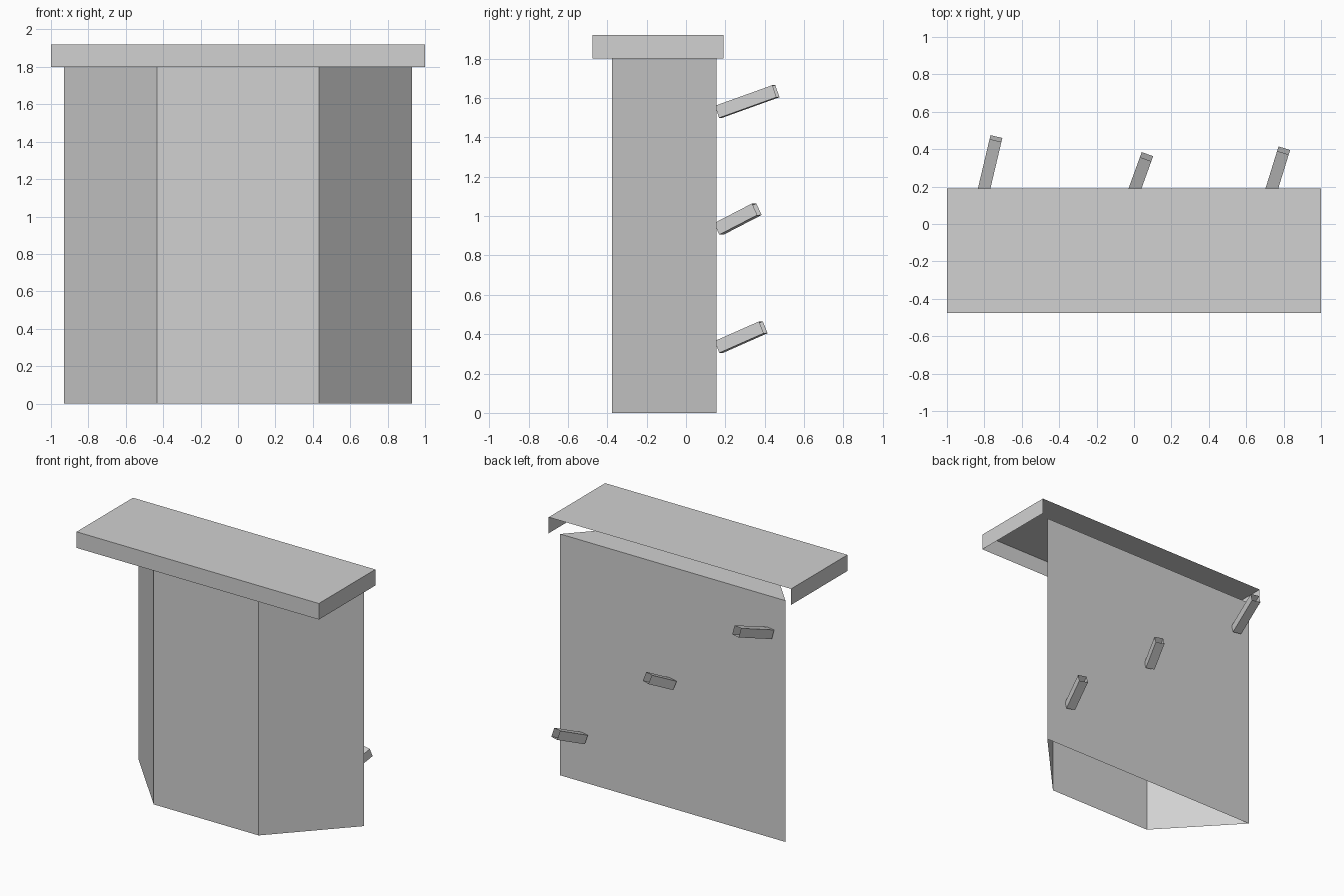
import bpy, bmesh
from mathutils import Matrix, Vector

old = bpy.data.objects.get("Cube")
if old:
    bpy.data.objects.remove(old, do_unlink=True)

# One plain grey for everything
grey = bpy.data.materials.new("light_grey")
grey.use_nodes = True
colour = (0.64, 0.64, 0.64, 1)
grey.diffuse_color = colour
grey.node_tree.nodes["Principled BSDF"].inputs["Base Color"].default_value = colour


def finish(name, bm, open_sides=()):
    """Drop the faces looking along open_sides, then make the object."""
    bm.normal_update()
    doomed = [f for f in bm.faces
              if any(f.normal.dot(Vector(d)) > 0.99 for d in open_sides)]
    bmesh.ops.delete(bm, geom=doomed, context='FACES')
    mesh = bpy.data.meshes.new(name)
    bm.to_mesh(mesh)
    bm.free()
    mesh.materials.append(grey)
    obj = bpy.data.objects.new(name, mesh)
    bpy.context.collection.objects.link(obj)
    return obj


def box(name, size, centre, open_sides):
    bm = bmesh.new()
    bmesh.ops.create_cube(bm, size=1)
    bmesh.ops.scale(bm, vec=size, verts=bm.verts)
    bmesh.ops.translate(bm, vec=centre, verts=bm.verts)
    return finish(name, bm, open_sides)


DOWN, BACK = (0, 0, -1), (0, 1, 0)

# Body: bay-shaped plan raised to full height, open underneath
bm = bmesh.new()
plan = [(-0.93, 0.155), (-0.433, -0.375), (0.433, -0.375), (0.93, 0.155)]
base = bm.faces.new([bm.verts.new((x, y, 0)) for x, y in plan])
raised = bmesh.ops.extrude_face_region(bm, geom=[base], use_keep_orig=True)["geom"]
bmesh.ops.translate(bm, vec=(0, 0, 1.8),
                    verts=[v for v in raised if isinstance(v, bmesh.types.BMVert)])
bmesh.ops.recalc_face_normals(bm, faces=bm.faces)
finish("body", bm, [DOWN])

# Counter top: shallow tray turned over, open below and at the back
box("counter_top", (2, 0.665, 0.12), (0, -0.1425, 1.86), [DOWN, BACK])

# Pegs: square tubes leaning up and out of the back, open at the tip
pegs = {
    "upper_peg": ((-0.807, 0.165, 1.53), (-0.738, 0.457, 1.635)),
    "middle_peg": ((-0.003, 0.167, 0.935), (0.067, 0.36, 1.035)),
    "lower_peg": ((0.73, 0.167, 0.335), (0.80, 0.393, 0.435)),
}
for name, (root, tip) in pegs.items():
    root, tip = Vector(root), Vector(tip)
    axis = tip - root
    peg = box(name, (0.065, axis.length, 0.065), (0, axis.length / 2, 0), [BACK])
    turn = axis.to_track_quat('Y', 'Z').to_matrix().to_4x4()
    peg.data.transform(Matrix.Translation(root) @ turn)
